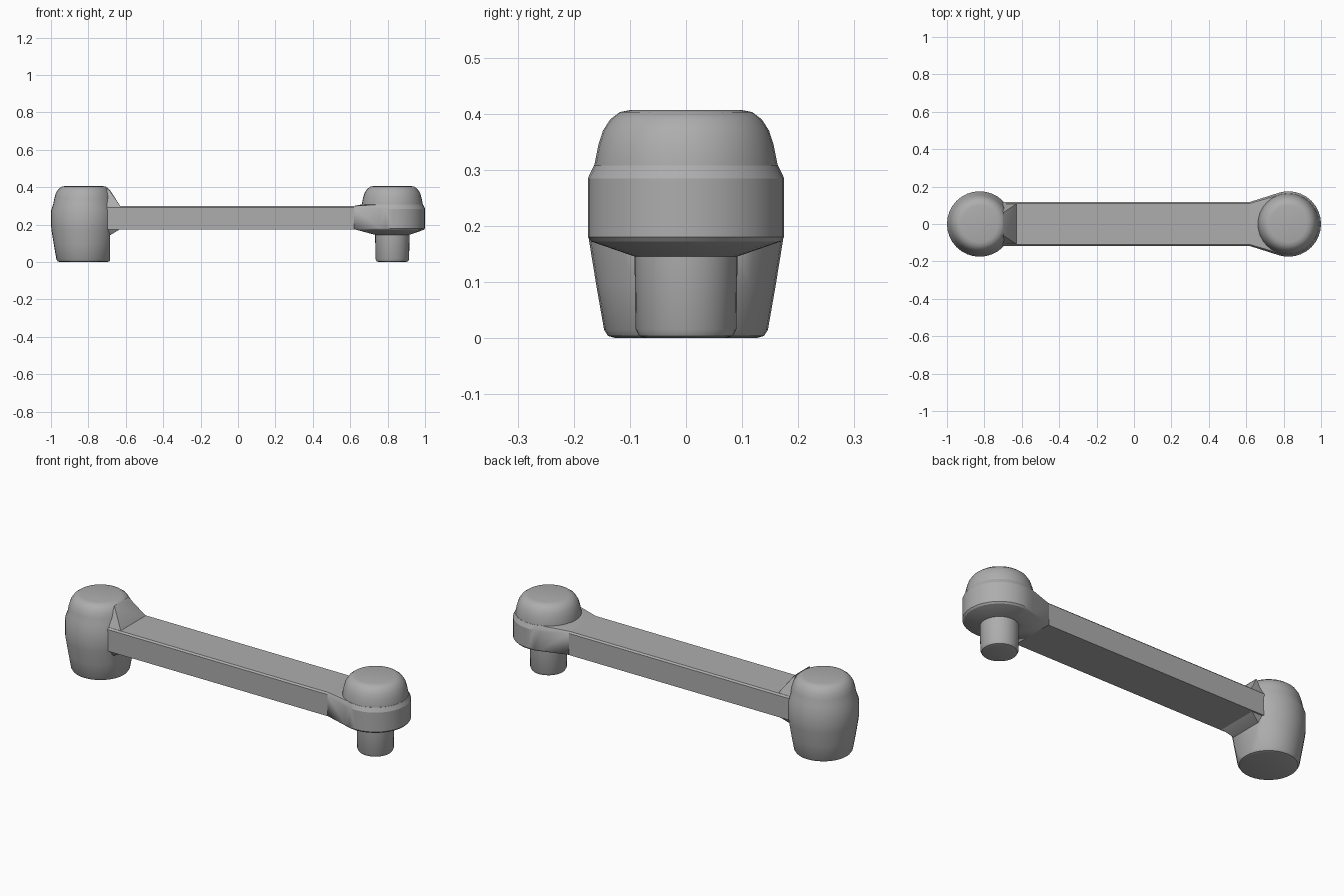
import bpy, bmesh, math

if "Cube" in bpy.data.objects:
    bpy.data.objects.remove(bpy.data.objects["Cube"], do_unlink=True)

HUB_X = 0.825
FLAT_X = -0.685
HALF_W = 0.118

grey = bpy.data.materials.new("plain grey")
grey.use_nodes = True
colour = (0.42, 0.42, 0.42, 1)
grey.diffuse_color = colour
grey.node_tree.nodes["Principled BSDF"].inputs["Base Color"].default_value = colour


def finish(name, bm, angle=30):
    bmesh.ops.recalc_face_normals(bm, faces=bm.faces)
    mesh = bpy.data.meshes.new(name)
    bm.to_mesh(mesh)
    bm.free()
    mesh.materials.append(grey)
    obj = bpy.data.objects.new(name, mesh)
    bpy.context.collection.objects.link(obj)
    bpy.ops.object.select_all(action="DESELECT")
    obj.select_set(True)
    bpy.context.view_layer.objects.active = obj
    bpy.ops.object.shade_smooth_by_angle(angle=math.radians(angle))
    return obj


def circle(bm, x, r, z, n=32):
    return [bm.verts.new((x + r * math.cos(math.tau * i / n),
                          r * math.sin(math.tau * i / n), z)) for i in range(n)]


def lathe(name, x, profile, max_x=None):
    """Capped turned solid from (radius, height) pairs, optionally flattened at max_x."""
    bm = bmesh.new()
    rings = [circle(bm, x, r, z) for r, z in profile]
    for a, b in zip(rings, rings[1:]):
        for i in range(len(a)):
            j = (i + 1) % len(a)
            bm.faces.new((a[i], a[j], b[j], b[i]))
    bm.faces.new(rings[0])
    bm.faces.new(rings[-1])
    if max_x is not None:
        geom = bm.verts[:] + bm.edges[:] + bm.faces[:]
        cut = bmesh.ops.bisect_plane(bm, geom=geom, plane_co=(max_x, 0, 0),
                                     plane_no=(1, 0, 0), clear_outer=True)
        edges = [e for e in cut["geom_cut"] if isinstance(e, bmesh.types.BMEdge)]
        bmesh.ops.holes_fill(bm, edges=edges)
    return finish(name, bm, 40)


def hull(name, points, rings=()):
    """Convex solid from points mirrored across y and circles (x, r, z)."""
    bm = bmesh.new()
    for x, y, z in points:
        for s in (-1, 1):
            bm.verts.new((x, s * y, z))
    for ring in rings:
        circle(bm, *ring)
    out = bmesh.ops.convex_hull(bm, input=bm.verts[:])
    bmesh.ops.delete(bm, geom=list({v for v in out["geom_interior"]
                                    if isinstance(v, bmesh.types.BMVert)}), context="VERTS")
    bmesh.ops.dissolve_limit(bm, angle_limit=0.01, verts=bm.verts[:], edges=bm.edges[:])
    return finish(name, bm, 25)


# Shared rounded cap profile
dome = [(0.163, 0.31), (0.156, 0.345), (0.148, 0.37), (0.135, 0.39),
        (0.118, 0.403), (0.098, 0.407)]

# Tall hub, flattened where it meets the arm
lathe("large_hub", -HUB_X, [(0.125, 0), (0.139, 0.004), (0.146, 0.015), (0.16, 0.095),
                            (0.173, 0.175), (0.175, 0.2), (0.175, 0.275)] + dome, FLAT_X)

# Arm with its slightly eased top edges
hull("arm", [(x, y, z) for x in (-0.7, 0.63)
             for y, z in ((HALF_W, 0.175), (HALF_W, 0.292), (0.11, 0.3))])

# Gussets joining the arm to the large hub
hull("upper_gusset", [(-0.7, HALF_W, 0.28), (-0.7, 0.06, 0.4), (FLAT_X, 0.055, 0.385),
                      (FLAT_X, HALF_W, 0.28), (-0.628, 0.108, 0.298)])
hull("lower_gusset", [(-0.7, HALF_W, 0.19), (-0.7, 0.09, 0.14), (FLAT_X, 0.09, 0.143),
                      (FLAT_X, HALF_W, 0.19), (-0.63, 0.112, 0.176)])

# Flared collar around the small hub
hull("collar", [(0.62, HALF_W, 0.176), (0.62, HALF_W, 0.292), (0.62, 0.11, 0.3)],
     [(HUB_X, 0.09, 0.145), (HUB_X, 0.168, 0.172), (HUB_X, 0.175, 0.18),
      (HUB_X, 0.175, 0.285), (HUB_X, 0.164, 0.308)])

# Cap and post of the small hub
lathe("small_hub_cap", HUB_X, [(0.163, 0.25)] + dome)
lathe("post", HUB_X, [(0.07, 0), (0.084, 0.004), (0.09, 0.016), (0.092, 0.16)])
